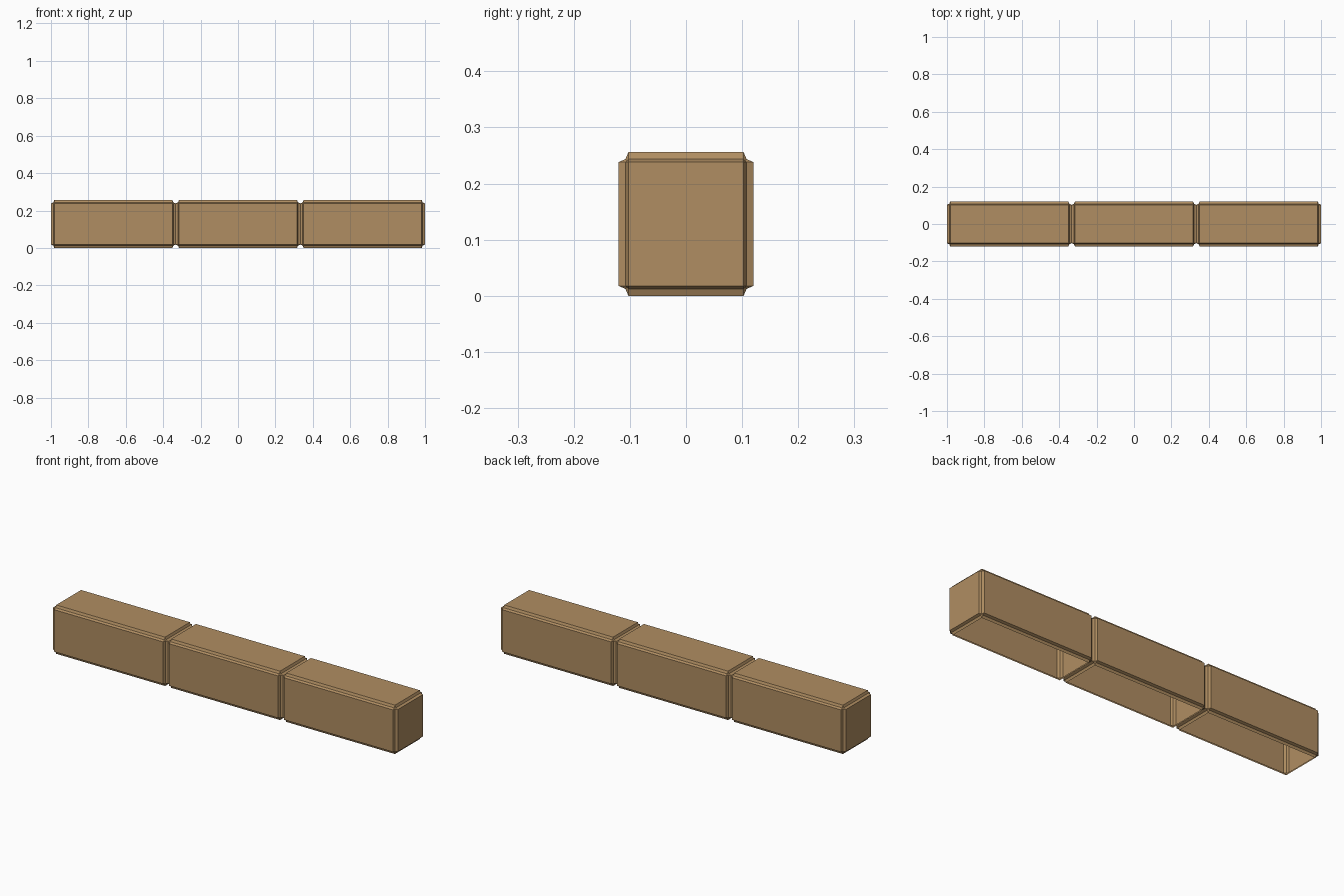
import bpy, bmesh
from mathutils import Matrix

if "Cube" in bpy.data.objects:
    bpy.data.objects.remove(bpy.data.objects["Cube"])

mat = bpy.data.materials.new("sandy tan stone")
mat.diffuse_color = (0.434, 0.270, 0.122, 1)
mat.use_nodes = True
mat.node_tree.nodes["Principled BSDF"].inputs["Base Color"].default_value = mat.diffuse_color

COUNT = 3
L, W, H = 2 / COUNT, 0.241, 0.256
COVE = 0.0178


def block(name, x):
    """Hollow block with coved edges and an open underside."""
    bm = bmesh.new()
    bmesh.ops.create_cube(bm, size=1, matrix=Matrix.Translation((0, 0, H / 2)) @ Matrix.Diagonal((L, W, H, 1)))
    # concave cove on every edge
    bmesh.ops.bevel(bm, geom=bm.edges[:], offset=COVE, offset_type='OFFSET',
                    segments=2, profile=0.09, affect='EDGES')
    # open bottom
    bm.normal_update()
    bottom = [f for f in bm.faces if f.normal.z < -0.99 and f.calc_area() > 0.05]
    bmesh.ops.delete(bm, geom=bottom, context='FACES')
    me = bpy.data.meshes.new(name)
    bm.to_mesh(me)
    bm.free()
    me.materials.append(mat)
    ob = bpy.data.objects.new(name, me)
    ob.location.x = x
    bpy.context.collection.objects.link(ob)


# row of identical blocks
for i, side in enumerate(("left", "middle", "right")):
    block(side + "_block", (i - 1) * L)
